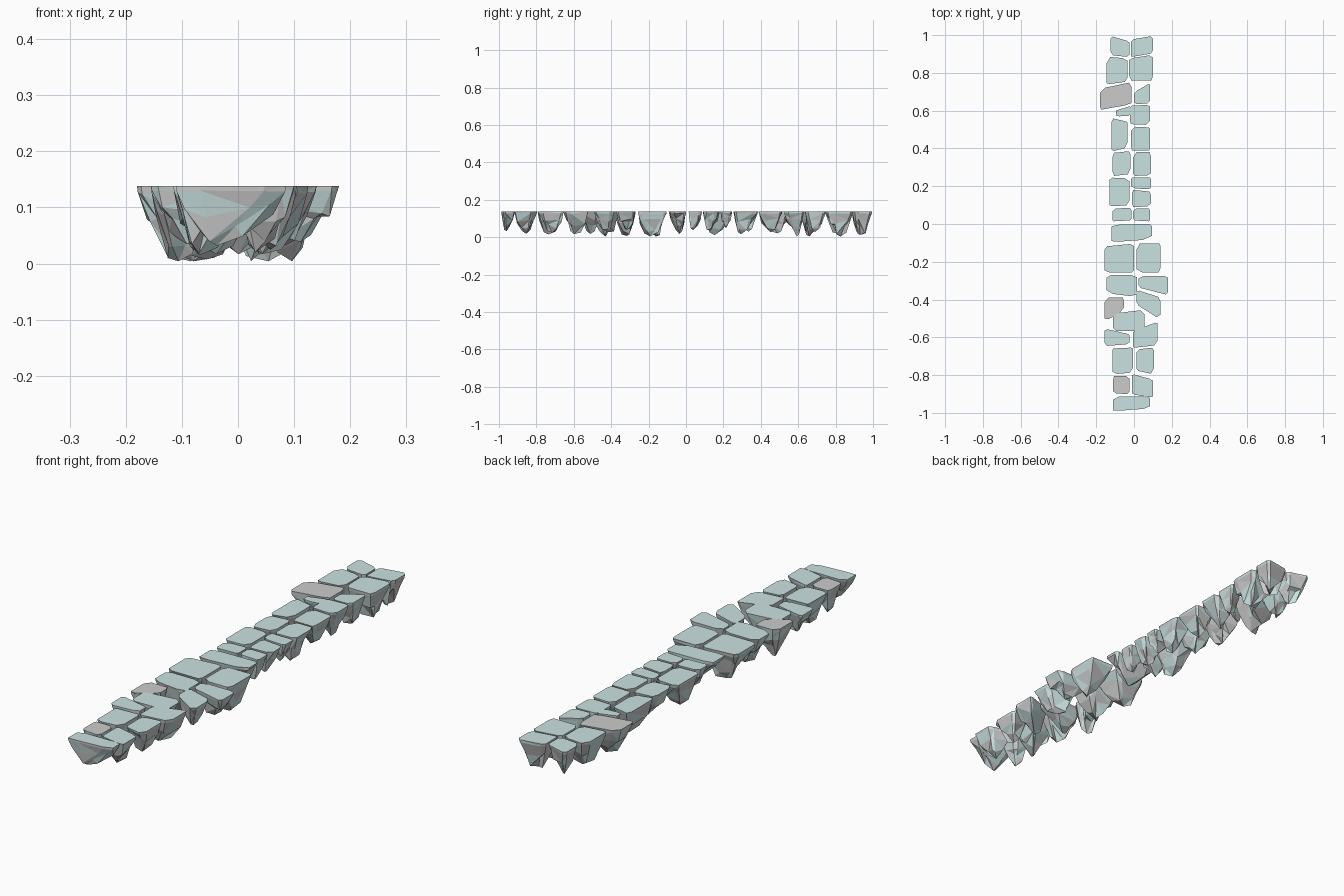
import bpy, bmesh, random
from mathutils import Vector

random.seed(11)
TOP = 0.138
GAP = 0.004

# Stone plans: y outer top, y outer bottom, y inner top, y inner bottom, x outer, x inner
LEFT = [
    (1.00, 0.89, 0.97, 0.88, -0.125, -0.02),
    (0.89, 0.735, 0.88, 0.75, -0.145, -0.03),
    (0.72, 0.60, 0.755, 0.63, -0.18, -0.01),
    (0.605, 0.565, 0.63, 0.57, -0.095, -0.01),
    (0.565, 0.38, 0.545, 0.40, -0.12, -0.03),
    (0.38, 0.25, 0.39, 0.26, -0.115, -0.015),
    (0.25, 0.09, 0.245, 0.095, -0.13, -0.02),
    (0.085, 0.01, 0.09, 0.015, -0.115, -0.01),
    (-0.115, -0.26, -0.10, -0.26, -0.155, 0.005),
    (-0.265, -0.37, -0.265, -0.39, -0.145, 0.02),
    (-0.385, -0.52, -0.385, -0.46, -0.155, -0.05),
    (-0.55, -0.65, -0.58, -0.64, -0.155, -0.02),
    (-0.655, -0.80, -0.65, -0.79, -0.115, 0.0),
    (-0.80, -0.90, -0.80, -0.905, -0.11, -0.02),
]
RIGHT = [
    (1.00, 0.90, 0.98, 0.88, 0.10, -0.02),
    (0.90, 0.755, 0.88, 0.755, 0.10, -0.03),
    (0.75, 0.635, 0.70, 0.63, 0.085, -0.005),
    (0.635, 0.52, 0.63, 0.525, 0.085, -0.025),
    (0.515, 0.385, 0.52, 0.385, 0.085, -0.02),
    (0.385, 0.255, 0.385, 0.25, 0.09, -0.01),
    (0.25, 0.18, 0.25, 0.185, 0.09, -0.02),
    (0.175, 0.09, 0.185, 0.085, 0.09, -0.015),
    (0.085, 0.01, 0.085, 0.015, 0.085, -0.01),
    (-0.10, -0.26, -0.10, -0.26, 0.14, 0.01),
    (-0.27, -0.38, -0.27, -0.34, 0.18, 0.02),
    (-0.385, -0.51, -0.345, -0.43, 0.14, 0.01),
    (-0.515, -0.645, -0.56, -0.66, 0.125, -0.01),
    (-0.65, -0.80, -0.66, -0.78, 0.105, 0.01),
    (-0.82, -0.925, -0.79, -0.905, 0.10, -0.015),
]
# Wide stones reaching across the path, and the big centre stone
WIDE = [
    (0.0, -0.10, 0.005, -0.085, -0.12, 0.10),
    (-0.47, -0.57, -0.45, -0.57, -0.11, 0.06),
    (-0.91, -0.995, -0.91, -0.98, -0.11, 0.09),
]


def material(name, color):
    m = bpy.data.materials.new(name)
    m.diffuse_color = color
    return m


teal = material("pale_teal_stone", (0.60, 0.76, 0.76, 1))
grey = material("grey_stone", (0.66, 0.66, 0.65, 1))


def outline(yot, yob, yit, yib, xo, xi):
    """Quad plan with irregular chamfered corners, as 8 points."""
    c = [Vector((xo, yot - GAP)), Vector((xo, yob + GAP)),
         Vector((xi, yib + GAP)), Vector((xi, yit - GAP))]
    inset = GAP if xi > xo else -GAP
    c[2].x -= inset
    c[3].x -= inset
    if xi < xo:
        c.reverse()
    pts = []
    for i in range(4):
        for other in (c[i - 1], c[(i + 1) % 4]):
            pts.append(c[i].lerp(other, random.uniform(0.04, 0.24)))
    return pts


def stone(name, plan):
    pts = outline(*plan)
    n = len(pts)
    mid = sum(pts, Vector((0, 0))) / n
    width = abs(plan[5] - plan[4])
    length = (plan[0] - plan[1] + plan[2] - plan[3]) / 2
    depth = min(0.134, (min(width, length) + 0.012) * random.uniform(0.95, 1.2))
    tip = mid + Vector((random.uniform(-.15, .15) * width,
                        random.uniform(-.15, .15) * length))
    bm = bmesh.new()

    # Rings: flat top, thin lip, rough flank, ragged spikes
    rings = []
    for level, (scale, drop, rough) in enumerate(
            [(1.0, 0, 0), (0.97, 0.09, 0.02), (0.76, 0.42, 0.13), (0.42, 0.74, 0.22)]):
        ring = []
        for p in pts:
            q = tip.lerp(p, scale * (1 + random.uniform(-rough, rough)))
            d = depth * (drop + random.uniform(-rough, rough))
            ring.append(bm.verts.new((q.x, q.y, TOP - d)))
        rings.append(ring)
    bm.faces.new(rings[0])
    for a, b in zip(rings, rings[1:]):
        for i in range(n):
            j = (i + 1) % n
            if random.random() < 0.5:
                bm.faces.new((a[i], b[i], b[j]))
                bm.faces.new((a[i], b[j], a[j]))
            else:
                bm.faces.new((a[i], b[i], a[j]))
                bm.faces.new((b[i], b[j], a[j]))
    point = bm.verts.new((tip.x, tip.y, TOP - depth))
    for i in range(n):
        bm.faces.new((rings[-1][i], point, rings[-1][(i + 1) % n]))
    bmesh.ops.recalc_face_normals(bm, faces=bm.faces)

    # Mixed teal and grey facets
    main = 0 if random.random() < 0.65 else 1
    for f in bm.faces:
        f.material_index = main if f.normal.z > 0.9 else int(random.random() < 0.5)
    mesh = bpy.data.meshes.new(name)
    bm.to_mesh(mesh)
    bm.free()
    mesh.materials.append(teal)
    mesh.materials.append(grey)
    bpy.context.collection.objects.link(bpy.data.objects.new(name, mesh))


for side, table in (("left", LEFT), ("right", RIGHT), ("wide", WIDE)):
    for k, plan in enumerate(table):
        stone(f"{side}_path_stone_{k + 1}", plan)
